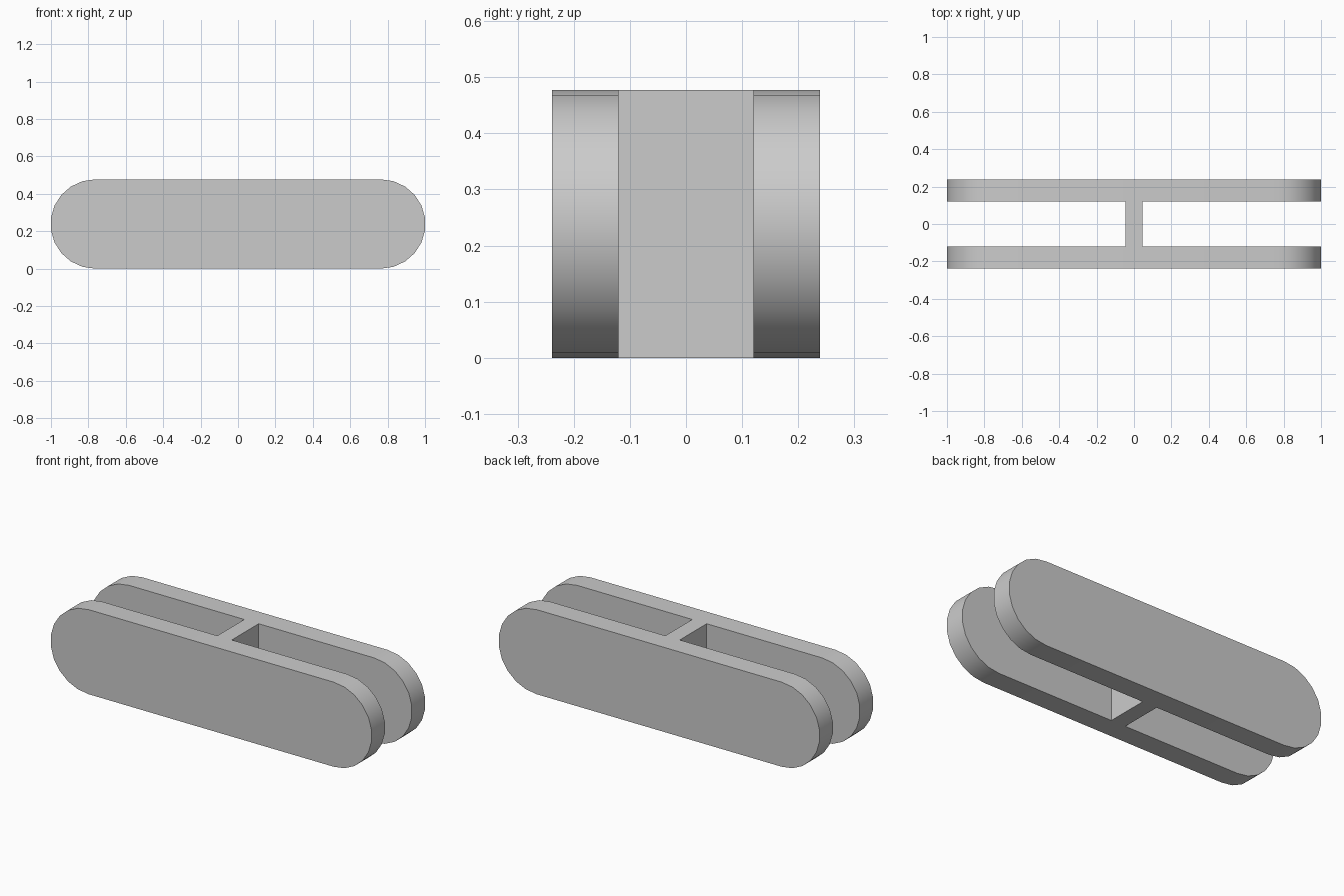
import bpy, bmesh, math

cube = bpy.data.objects.get("Cube")
if cube:
    bpy.data.objects.remove(cube, do_unlink=True)

HEIGHT = 0.477
RADIUS = HEIGHT / 2
INNER, OUTER = 0.12, 0.239
WEB = 0.045
SEGMENTS = 11
# Odd segment count puts a flat facet at each tip
CENTRE = 1 - RADIUS * math.cos(math.pi / SEGMENTS / 2)

grey = bpy.data.materials.new("light grey")
grey.use_nodes = True
colour = (0.6, 0.6, 0.6, 1)
grey.diffuse_color = colour
grey.node_tree.nodes["Principled BSDF"].inputs["Base Color"].default_value = colour


def finish(name, bm):
    bmesh.ops.recalc_face_normals(bm, faces=bm.faces)
    mesh = bpy.data.meshes.new(name)
    bm.to_mesh(mesh)
    bm.free()
    mesh.materials.append(grey)
    obj = bpy.data.objects.new(name, mesh)
    bpy.context.collection.objects.link(obj)
    return obj


def stadium_plate(name, y0, y1):
    """Slab with round ends, extruded along y."""
    bm = bmesh.new()
    verts = []
    for side in (1, -1):
        for i in range(SEGMENTS + 1):
            a = math.pi * i / SEGMENTS - math.pi / 2
            verts.append(bm.verts.new((side * (CENTRE + RADIUS * math.cos(a)), y0,
                                       RADIUS + side * RADIUS * math.sin(a))))
    face = bm.faces.new(verts)
    new = bmesh.ops.extrude_face_region(bm, geom=[face])["geom"]
    bmesh.ops.translate(bm, vec=(0, y1 - y0, 0),
                        verts=[v for v in new if isinstance(v, bmesh.types.BMVert)])
    # Keep a closed slab with both caps
    if not face.is_valid:
        bmesh.ops.holes_fill(bm, edges=bm.edges)
    obj = finish(name, bm)
    bpy.ops.object.select_all(action="DESELECT")
    obj.select_set(True)
    bpy.context.view_layer.objects.active = obj
    bpy.ops.object.shade_smooth_by_angle(angle=math.radians(30))


# Two matching side plates
stadium_plate("front_plate", -OUTER, -INNER)
stadium_plate("back_plate", INNER, OUTER)

# Central web, open where it meets the plates
bm = bmesh.new()
bmesh.ops.create_cube(bm, size=1)
bmesh.ops.scale(bm, vec=(2 * WEB, 2 * INNER, HEIGHT), verts=bm.verts)
bmesh.ops.translate(bm, vec=(0, 0, RADIUS), verts=bm.verts)
bm.normal_update()
bmesh.ops.delete(bm, geom=[f for f in bm.faces if abs(f.normal.y) > 0.9],
                 context="FACES_ONLY")
finish("centre_web", bm)
